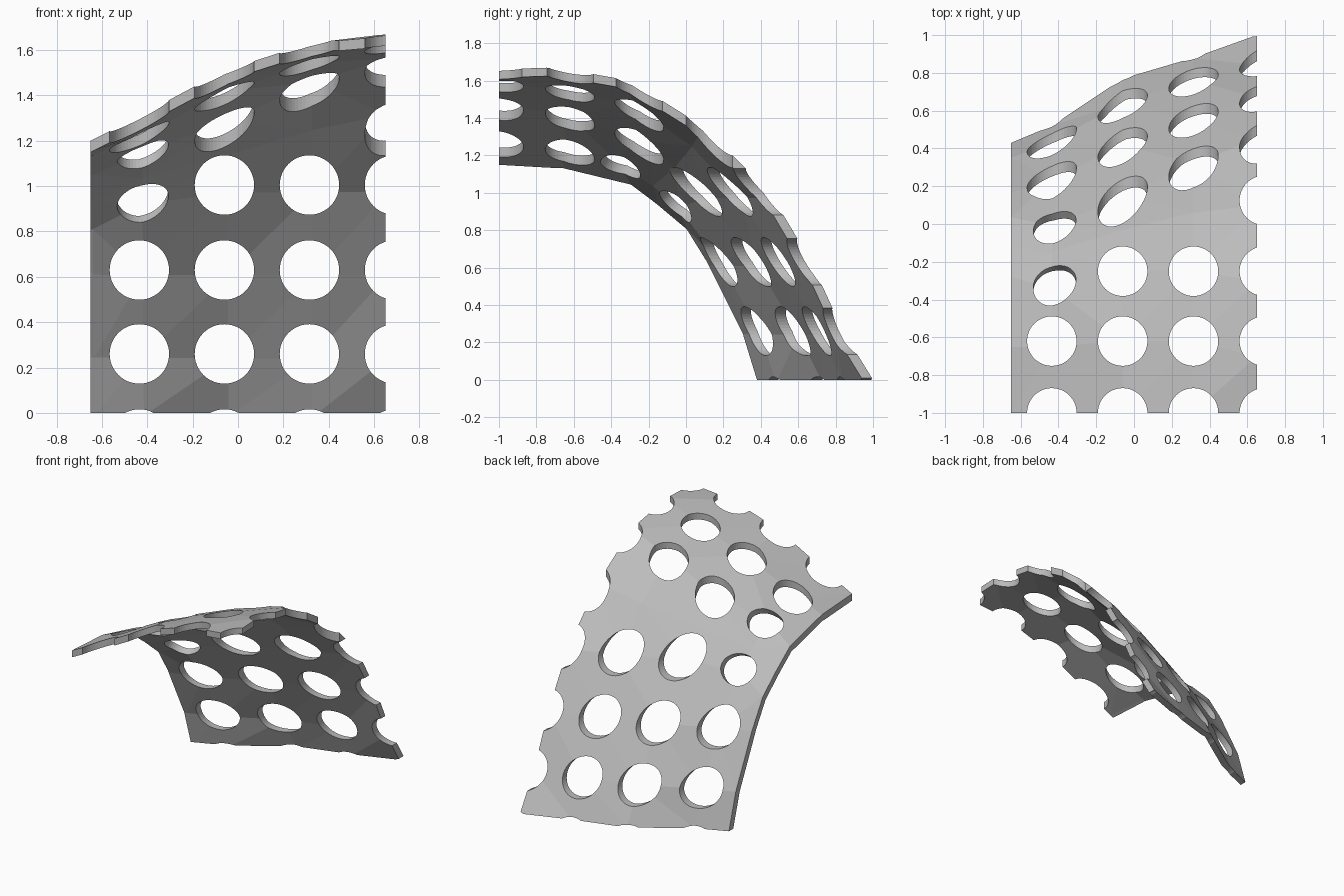
import bpy
import bmesh
from mathutils import Matrix, Vector

cube = bpy.data.objects.get("Cube")
if cube:
    bpy.data.objects.remove(cube, do_unlink=True)

# Outer skin profiles: x position, then (y, z) from front lip to rear foot
PROFILES = {
    -0.65: [(-1, 1.2), (-.65, 1.18), (-.28, 1.09), (-.12, .97),
            (.035, .84), (.165, .63), (.35, .26), (.43, 0)],
    -0.435: [(-1, 1.31), (-.65, 1.27), (-.34, 1.19), (-.15, 1.07),
             (-.01, .95), (.235, .63), (.435, .26), (.52, 0)],
    -0.06: [(-1, 1.51), (-.62, 1.46), (-.25, 1.32), (-.03, 1.17),
            (.14, 1), (.42, .63), (.64, .26), (.77, 0)],
    0.315: [(-1, 1.63), (-.62, 1.59), (-.25, 1.5), (.06, 1.28),
            (.32, 1), (.55, .63), (.76, .26), (.88, 0)],
    0.65: [(-1, 1.66), (-.7, 1.67), (-.3, 1.6), (.1, 1.35),
           (.45, 1), (.67, .63), (.84, .26), (1, 0)],
}
COLUMNS = (-0.435, -0.06, 0.315, 0.69)
RADIUS = 0.131
THICKNESS = 0.045


def new_object(name, bm):
    mesh = bpy.data.meshes.new(name)
    bm.to_mesh(mesh)
    bm.free()
    obj = bpy.data.objects.new(name, mesh)
    bpy.context.collection.objects.link(obj)
    return obj


def extend(points):
    """Continue a row of points a little past both ends."""
    def beyond(end, inner):
        return end + (end - inner).normalized() * 0.12
    return [beyond(points[0], points[1])] + points + [beyond(points[-1], points[-2])]


def add_drill(bm, centre, axis, radius):
    """Short cylinder through the skin along an axis."""
    turn = Vector((0, 0, 1)).rotation_difference(Vector(axis)).to_matrix().to_4x4()
    bmesh.ops.create_cone(bm, cap_ends=True, segments=48, radius1=radius,
                          radius2=radius, depth=0.44,
                          matrix=Matrix.Translation(centre) @ turn)


def apply_boolean(obj, cutter, operation):
    cutter.hide_render = True
    mod = obj.modifiers.new(operation.title(), "BOOLEAN")
    mod.operation = operation
    mod.solver = "EXACT"
    mod.object = cutter
    bpy.ops.object.modifier_apply(modifier=mod.name)
    bpy.data.objects.remove(cutter, do_unlink=True)


# Curved skin, extended past its borders so it can be trimmed square
grid = [extend([Vector((x, y, z)) for y, z in pts]) for x, pts in PROFILES.items()]
rows = [extend(list(row)) for row in zip(*grid)]
bm = bmesh.new()
verts = [[bm.verts.new(p) for p in row] for row in rows]
for near, far in zip(verts, verts[1:]):
    for i in range(len(near) - 1):
        bm.faces.new((near[i], near[i + 1], far[i + 1], far[i]))
bmesh.ops.triangulate(bm, faces=bm.faces[:])
panel = new_object("perforated_canopy", bm)
bpy.context.view_layer.objects.active = panel
panel.select_set(True)

# Wall thickness towards the inside
solid = panel.modifiers.new("Thickness", "SOLIDIFY")
solid.thickness = THICKNESS
solid.offset = -1
solid.use_even_offset = True
bpy.ops.object.modifier_apply(modifier=solid.name)

# Square trim at the sides, front lip and foot
bm = bmesh.new()
bmesh.ops.create_cube(bm, size=1, matrix=Matrix.Translation((0, 0, 1))
                      @ Matrix.Diagonal((1.3, 2, 2, 1)))
apply_boolean(panel, new_object("trim_box", bm), "INTERSECT")

# Round holes: upright through the roof, level through the rear wall
bm = bmesh.new()
roof_heights = (1.28, 1.44, 1.56, 1.62)
wall_depths = ((.21, .41, .5), (.11, .39, .61), (.29, .52, .74), (.45, .65, .83))
for i, x in enumerate(COLUMNS):
    for y in (-1, -0.62, -0.25, 0.125):
        if (y > 0 and i < 3) or (y > -0.5 and i == 0):
            continue
        drop = 0.3 if y > 0 else 0.12 if y > -0.5 else 0
        add_drill(bm, (x, y, roof_heights[i] - drop), (0, 0, 1), RADIUS)
    levels = (0.63, 0.26, -0.115) if i == 0 else (1.005, 0.63, 0.26, -0.115)
    depths = wall_depths[i] if i == 0 else wall_depths[i] + (wall_depths[i][-1] + 0.16,)
    for z, y in zip(levels, depths):
        add_drill(bm, (x, y, z), (0, 1, 0), RADIUS)
# Slanted holes on the low side of the bend
add_drill(bm, (-0.42, -0.33, 1.165), (0, 0.5, 0.86), 0.113)
add_drill(bm, (-0.42, -0.05, 0.93), (0, 0.78, 0.62), 0.113)
apply_boolean(panel, new_object("hole_drills", bm), "DIFFERENCE")

# Single plain finish
grey = bpy.data.materials.new("plain_grey")
grey.use_nodes = True
colour = (0.5, 0.5, 0.5, 1)
grey.diffuse_color = colour
grey.node_tree.nodes["Principled BSDF"].inputs["Base Color"].default_value = colour
panel.data.materials.clear()
panel.data.materials.append(grey)
for face in panel.data.polygons:
    face.material_index = 0
bpy.ops.object.shade_flat()
